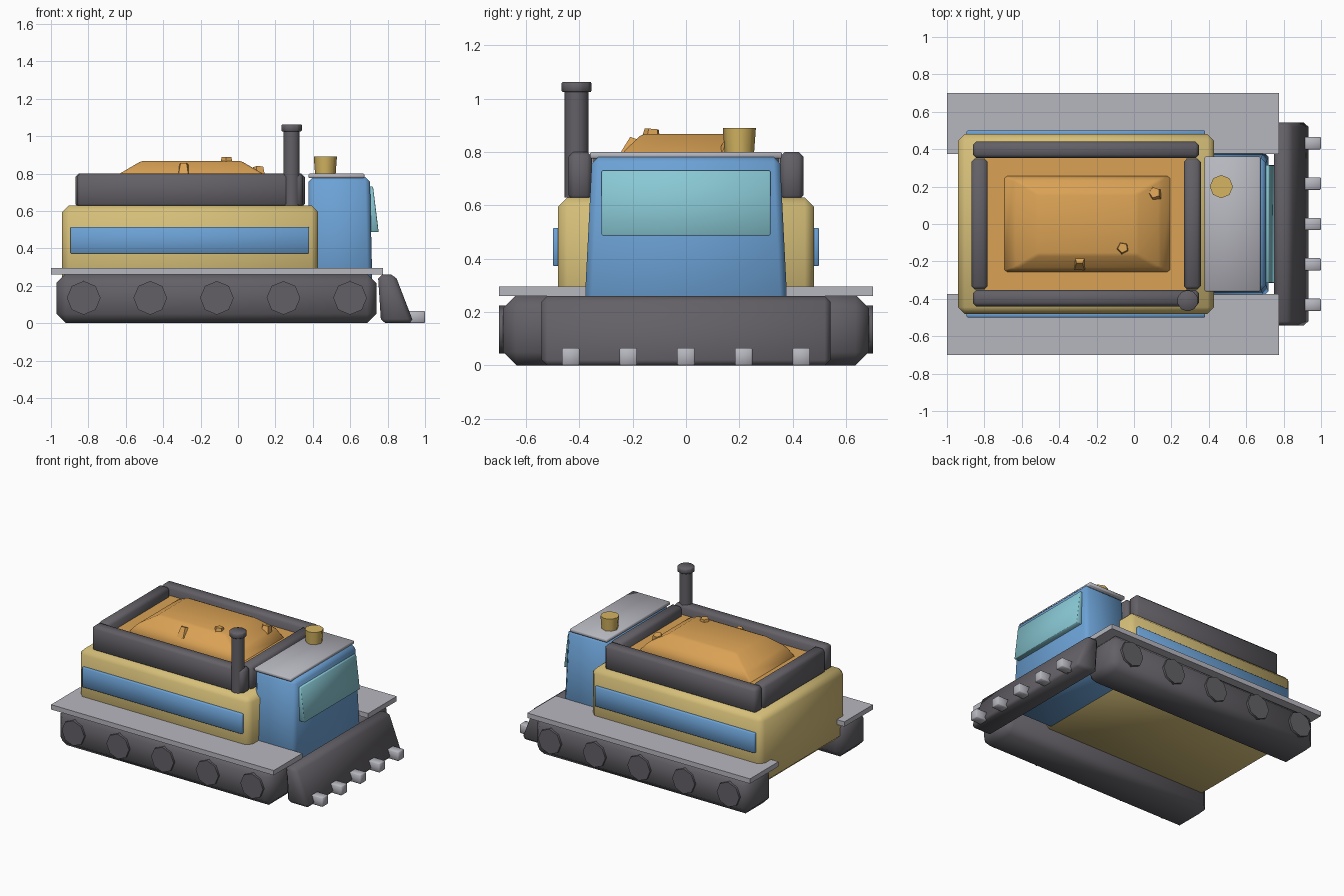
import bpy, bmesh, math, random
from mathutils import Vector, Matrix

random.seed(4)
if "Cube" in bpy.data.objects:
    bpy.data.objects.remove(bpy.data.objects["Cube"], do_unlink=True)


def material(name, rgb):
    m = bpy.data.materials.new(name)
    m.use_nodes = True
    m.diffuse_color = (*rgb, 1)
    m.node_tree.nodes["Principled BSDF"].inputs["Base Color"].default_value = (*rgb, 1)
    return m


DARK = material("dark grey", (0.125, 0.118, 0.133))
STEEL = material("light steel", (0.47, 0.47, 0.52))
YELLOW = material("sand yellow", (0.67, 0.52, 0.19))
BLUE = material("sky blue", (0.15, 0.36, 0.67))
GLASS = material("teal glass", (0.25, 0.58, 0.66))
ORANGE = material("orange earth", (0.70, 0.36, 0.09))
GOLD = material("beacon gold", (0.66, 0.46, 0.12))


def finish(name, bm, mat, bevel=0, smooth=True, segments=1):
    """Turn a bmesh into a coloured, bevelled object."""
    bmesh.ops.recalc_face_normals(bm, faces=bm.faces)
    if bevel:
        bmesh.ops.bevel(bm, geom=bm.edges[:], offset=bevel, segments=segments,
                        profile=0.5, affect='EDGES')
    mesh = bpy.data.meshes.new(name)
    bm.to_mesh(mesh)
    bm.free()
    mesh.materials.append(mat)
    ob = bpy.data.objects.new(name, mesh)
    bpy.context.collection.objects.link(ob)
    if smooth:
        bpy.ops.object.select_all(action='DESELECT')
        ob.select_set(True)
        bpy.context.view_layer.objects.active = ob
        bpy.ops.object.shade_smooth_by_angle(angle=math.radians(50))
    return ob


def box(name, x, y, z, mat, bevel=0.0, segments=1):
    """Box from (min, max) pairs."""
    bm = bmesh.new()
    bmesh.ops.create_cube(bm, size=1)
    for v in bm.verts:
        v.co = [(a + b) / 2 + c * (b - a) for c, (a, b) in zip(v.co, (x, y, z))]
    return finish(name, bm, mat, bevel, segments=segments)


def drum(name, base, top, r1, r2, sides, mat, bevel=0.0):
    """Round or many-sided part between two points."""
    base, top = Vector(base), Vector(top)
    axis = top - base
    turn = axis.to_track_quat('Z', 'X').to_matrix().to_4x4()
    bm = bmesh.new()
    bmesh.ops.create_cone(bm, cap_ends=True, segments=sides, radius1=r1, radius2=r2,
                          depth=axis.length,
                          matrix=Matrix.Translation((base + top) / 2) @ turn)
    return finish(name, bm, mat, bevel)


def prism(name, profile, half_width, mat, bevel=0.0):
    """Side profile (x, z) stretched across y."""
    bm = bmesh.new()
    face = bm.faces.new([bm.verts.new((x, -half_width, z)) for x, z in profile])
    new = bmesh.ops.extrude_face_region(bm, geom=[face])["geom"]
    bmesh.ops.translate(bm, vec=(0, 2 * half_width, 0),
                        verts=[g for g in new if isinstance(g, bmesh.types.BMVert)])
    return finish(name, bm, mat, bevel)


def span(side, a, b):
    return tuple(sorted((side * a, side * b)))


# Tracks, wheel hubs, fenders, stripes and side rails
for side, label in ((1, "left"), (-1, "right")):
    box(f"{label}_track", (-0.97, 0.74), span(side, 0.39, 0.685), (0, 0.265), DARK, 0.05)
    box(f"{label}_fender", (-1, 0.775), span(side, 0.375, 0.7), (0.26, 0.295), STEEL)
    for i in range(5):
        x = -0.825 + 0.356 * i
        drum(f"{label}_wheel_hub_{i + 1}", (x, side * 0.64, 0.135), (x, side * 0.7, 0.135),
             0.09, 0.09, 8, DARK)
    box(f"{label}_side_stripe", (-0.895, 0.38), span(side, 0.47, 0.499),
        (0.372, 0.515), BLUE, 0.004)
    box(f"{label}_side_rail", (-0.862, 0.347), span(side, 0.353, 0.44),
        (0.62, 0.8), DARK, 0.018)

# Body and load bed
box("body", (-0.94, 0.428), (-0.48, 0.48), (0.13, 0.63), YELLOW, 0.035)
box("rear_rail", (-0.87, -0.782), (-0.35, 0.35), (0.62, 0.8), DARK, 0.018)
box("front_rail", (0.267, 0.357), (-0.35, 0.35), (0.62, 0.8), DARK, 0.018)
box("load_floor", (-0.8, 0.28), (-0.36, 0.36), (0.6, 0.735), ORANGE)

# Heaped load, built from shrinking rings
bm = bmesh.new()
bmesh.ops.create_cube(bm, size=2)
bmesh.ops.subdivide_edges(bm, edges=[e for e in bm.edges
                          if abs(e.verts[0].co.z - e.verts[1].co.z) > 1], cuts=1)
ring = {-1: (0.455, 0.262, 0.72), 0: (0.39, 0.24, 0.795), 1: (0.265, 0.165, 0.868)}
for v in bm.verts:
    hx, hy, z = ring[round(v.co.z)]
    v.co = (-0.25 + v.co.x * hx, v.co.y * hy, z)
finish("load_heap", bm, ORANGE, 0.012)

# Loose lumps on the heap
lumps = ((0.11, 0.16, 0.795, 0.05), (-0.06, -0.13, 0.85, 0.046), (-0.29, -0.2, 0.815, 0.045))
for i, (x, y, z, r) in enumerate(lumps):
    bm = bmesh.new()
    bmesh.ops.create_cone(bm, cap_ends=True, segments=5, radius1=r, radius2=r * 0.6, depth=r * 1.6)
    tilt = Matrix.Rotation(random.uniform(-0.4, 0.4), 4, 'X')
    spin = Matrix.Rotation(random.uniform(0, 3), 4, 'Z')
    bm.transform(Matrix.Translation((x, y, z)) @ tilt @ spin)
    finish(f"lump_{i + 1}", bm, ORANGE, smooth=False)

# Cab, narrowing towards the roof
bm = bmesh.new()
bmesh.ops.create_cube(bm, size=2)
for v in bm.verts:
    up = v.co.z > 0
    x = 0.378 if v.co.x < 0 else (0.705 if up else 0.72)
    v.co = (x, v.co.y * (0.352 if up else 0.385), 0.782 if up else 0.13)
finish("cab", bm, BLUE, 0.025)
box("cab_roof", (0.378, 0.675), (-0.36, 0.36), (0.775, 0.8), STEEL, 0.005)
prism("windscreen", [(0.69, 0.73), (0.722, 0.73), (0.752, 0.487), (0.7, 0.487)], 0.316, GLASS, 0.003)

# Beacon and exhaust
drum("beacon", (0.467, 0.2, 0.795), (0.467, 0.2, 0.89), 0.055, 0.062, 8, GOLD)
drum("exhaust_pipe", (0.287, -0.41, 0.63), (0.287, -0.41, 1.03), 0.045, 0.045, 10, DARK)
drum("exhaust_cap", (0.287, -0.41, 1.025), (0.287, -0.41, 1.062), 0.057, 0.057, 10, DARK, 0.004)

# Front blade and its teeth
prism("blade", [(0.748, 0.26), (0.84, 0.26), (0.94, 0), (0.765, 0)], 0.542, DARK, 0.022)
for i in range(5):
    y = 0.216 * (i - 2)
    box(f"blade_tooth_{i + 1}", (0.9, 1.0), (y - 0.033, y + 0.033), (0, 0.066), STEEL, 0.005)
